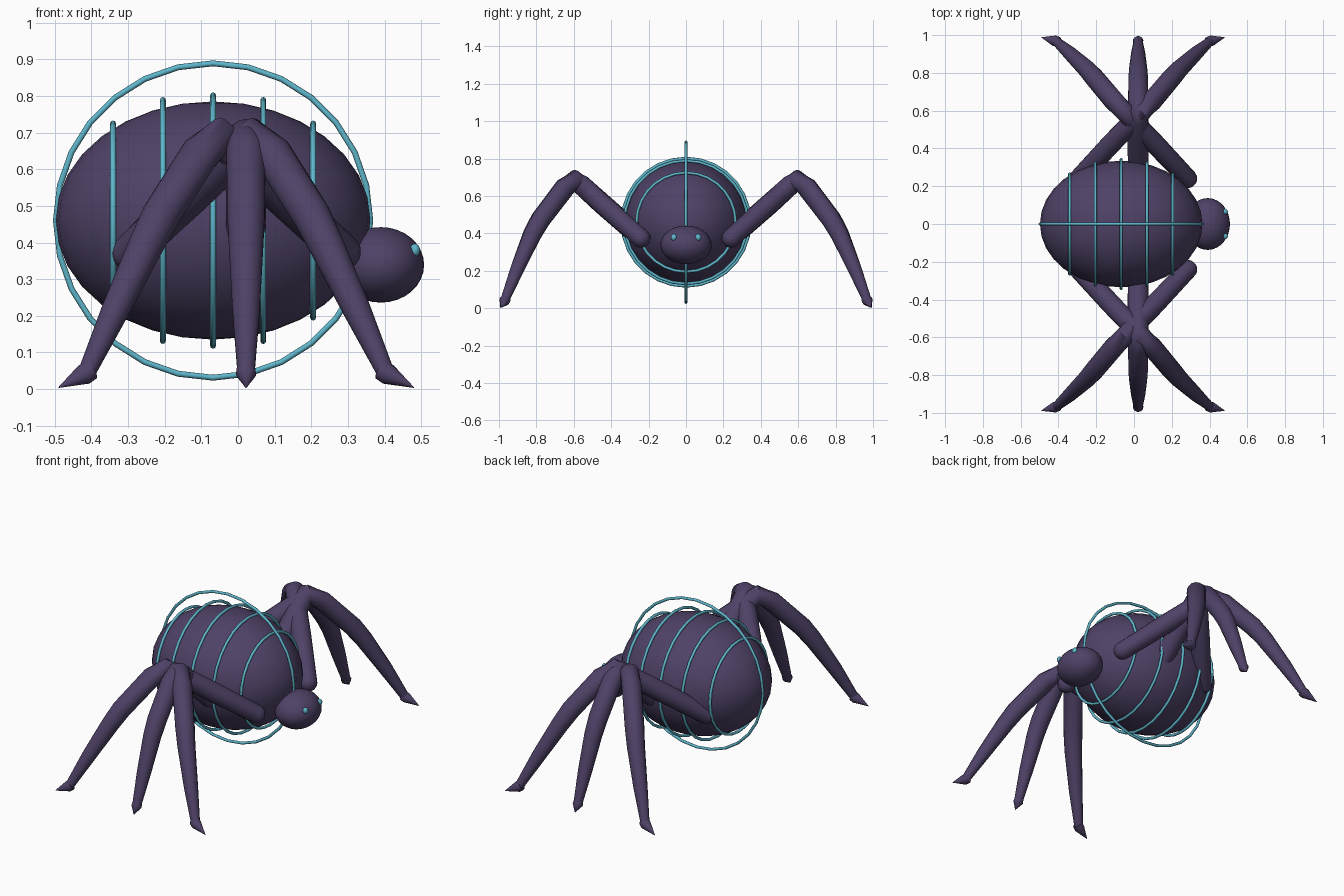
import bpy, bmesh, math
from mathutils import Vector, Matrix

if "Cube" in bpy.data.objects:
    bpy.data.objects.remove(bpy.data.objects["Cube"])


def material(name, rgb):
    m = bpy.data.materials.new(name)
    m.diffuse_color = (*rgb, 1)
    m.use_nodes = True
    m.node_tree.nodes["Principled BSDF"].inputs["Base Color"].default_value = m.diffuse_color
    return m


PURPLE = material("dark_purple", (0.078, 0.054, 0.135))
CYAN = material("light_cyan", (0.115, 0.47, 0.60))
CX, CZ = -0.068, 0.46          # abdomen centre


def finish(name, bm, mat, angle=60):
    bmesh.ops.recalc_face_normals(bm, faces=bm.faces)
    me = bpy.data.meshes.new(name)
    bm.to_mesh(me)
    bm.free()
    me.materials.append(mat)
    ob = bpy.data.objects.new(name, me)
    bpy.context.collection.objects.link(ob)
    bpy.ops.object.select_all(action='DESELECT')
    ob.select_set(True)
    bpy.context.view_layer.objects.active = ob
    bpy.ops.object.shade_smooth_by_angle(angle=math.radians(angle))
    return ob


def ellipsoid(name, centre, radii, mat, seg=32, rings=16):
    bm = bmesh.new()
    bmesh.ops.create_uvsphere(bm, u_segments=seg, v_segments=rings, radius=1)
    bm.transform(Matrix.Translation(centre) @ Matrix.Diagonal((*radii, 1)))
    return finish(name, bm, mat)


def loft(name, points, mat, sides=16):
    """Round tube through (position, radius) points, closed at both ends."""
    bm = bmesh.new()
    pos = [Vector(p) for p, r in points]
    rings = []
    for i, (p, r) in enumerate(points):
        a, b = pos[max(i - 1, 0)], pos[min(i + 1, len(pos) - 1)]
        d_in = (pos[i] - a).normalized()
        d_out = (b - pos[i]).normalized()
        t = (d_in + d_out).normalized()
        u = t.cross(Vector((1, 0.2, 0))).normalized()
        v = t.cross(u)
        rings.append([bm.verts.new(pos[i] + r * (math.cos(k * math.tau / sides) * u
                      + math.sin(k * math.tau / sides) * v)) for k in range(sides)])
    for r0, r1 in zip(rings, rings[1:]):
        for k in range(sides):
            n = (k + 1) % sides
            bm.faces.new((r0[k], r0[n], r1[n], r1[k]))
    bm.faces.new(rings[0])
    bm.faces.new(rings[-1])
    return finish(name, bm, mat)


def ring(name, centre, axis, radius, minor=0.008):
    bm = bmesh.new()
    n, m = 28, 8
    c = Vector(centre)
    u, w = (Vector((0, 1, 0)) if axis == 'X' else Vector((1, 0, 0))), Vector((0, 0, 1))
    ax = Vector((1, 0, 0)) if axis == 'X' else Vector((0, 1, 0))
    grid = []
    for i in range(n):
        a = i * math.tau / n
        out = math.cos(a) * u + math.sin(a) * w
        grid.append([bm.verts.new(c + out * (radius + minor * math.cos(j * math.tau / m))
                     + ax * minor * math.sin(j * math.tau / m)) for j in range(m)])
    for i in range(n):
        for j in range(m):
            i2, j2 = (i + 1) % n, (j + 1) % m
            bm.faces.new((grid[i][j], grid[i2][j], grid[i2][j2], grid[i][j2]))
    return finish(name, bm, CYAN)


# Abdomen, head and eyes
ellipsoid("abdomen", (CX, 0, CZ), (0.43, 0.335, 0.325), PURPLE)
ellipsoid("head", (0.39, 0, 0.339), (0.118, 0.137, 0.103), PURPLE)
for s in (-1, 1):
    ellipsoid("eye", (0.483, s * 0.065, 0.379), (0.014, 0.016, 0.018), CYAN, 16, 8)

# Hoops round the abdomen, and one lengthwise hoop
for dx, r in ((-0.273, 0.265), (-0.137, 0.329), (0, 0.342), (0.137, 0.329), (0.273, 0.265)):
    ring("body_hoop", (CX + dx, 0, CZ), 'X', r)
ring("long_hoop", (CX, 0, CZ), 'Y', 0.429)


# Legs: the outer pairs cross each other at the knee
def leg(label, side, fan, x0):
    def p(x, y, z):
        return (x0 + fan * x, side * y, z)
    hip, knee = Vector(p(-0.292, 0.238, 0.372)), Vector(p(0.045, 0.595, 0.688))
    d = (knee - hip).normalized()
    r = 0.05
    # rounded hip end
    pts = [(hip - d * r * math.cos(a) * 0.9, r * math.sin(a))
           for a in (0.05, 0.4, 0.8, 1.2)]
    pts += [(hip, r),
            (hip.lerp(knee, 0.5), 0.054),
            (hip.lerp(knee, 0.9), 0.052),
            (knee, 0.052),
            (p(0.10, 0.65, 0.640), 0.054),
            (p(0.205, 0.775, 0.475), 0.052),
            (p(0.245, 0.82, 0.395), 0.048),
            (p(0.33, 0.90, 0.215), 0.038),
            (p(0.408, 0.968, 0.045), 0.024)]
    loft(label + "_leg", pts, PURPLE)
    # pointed claw
    loft(label + "_claw", [(p(0.395, 0.963, 0.052), 0.027),
                           (p(0.415, 0.97, 0.040), 0.029),
                           (p(0.485, 0.988, 0.004), 0.001)], PURPLE, 12)


for side in (-1, 1):
    leg("front", side, 1, -0.005)
    leg("rear", side, -1, -0.005)
    # straight middle leg
    x = 0.022
    loft("middle_leg", [((x, side * y, z), r) for y, z, r in (
        (0.25, 0.385, 0.055), (0.45, 0.56, 0.056), (0.56, 0.66, 0.054),
        (0.595, 0.685, 0.052), (0.65, 0.645, 0.054), (0.78, 0.475, 0.052),
        (0.825, 0.395, 0.048), (0.90, 0.215, 0.038), (0.968, 0.045, 0.024))], PURPLE)
    loft("middle_claw", [((x, side * y, z), r) for y, z, r in (
        (0.963, 0.055, 0.026), (0.970, 0.040, 0.028), (0.995, 0.003, 0.001))], PURPLE, 12)
